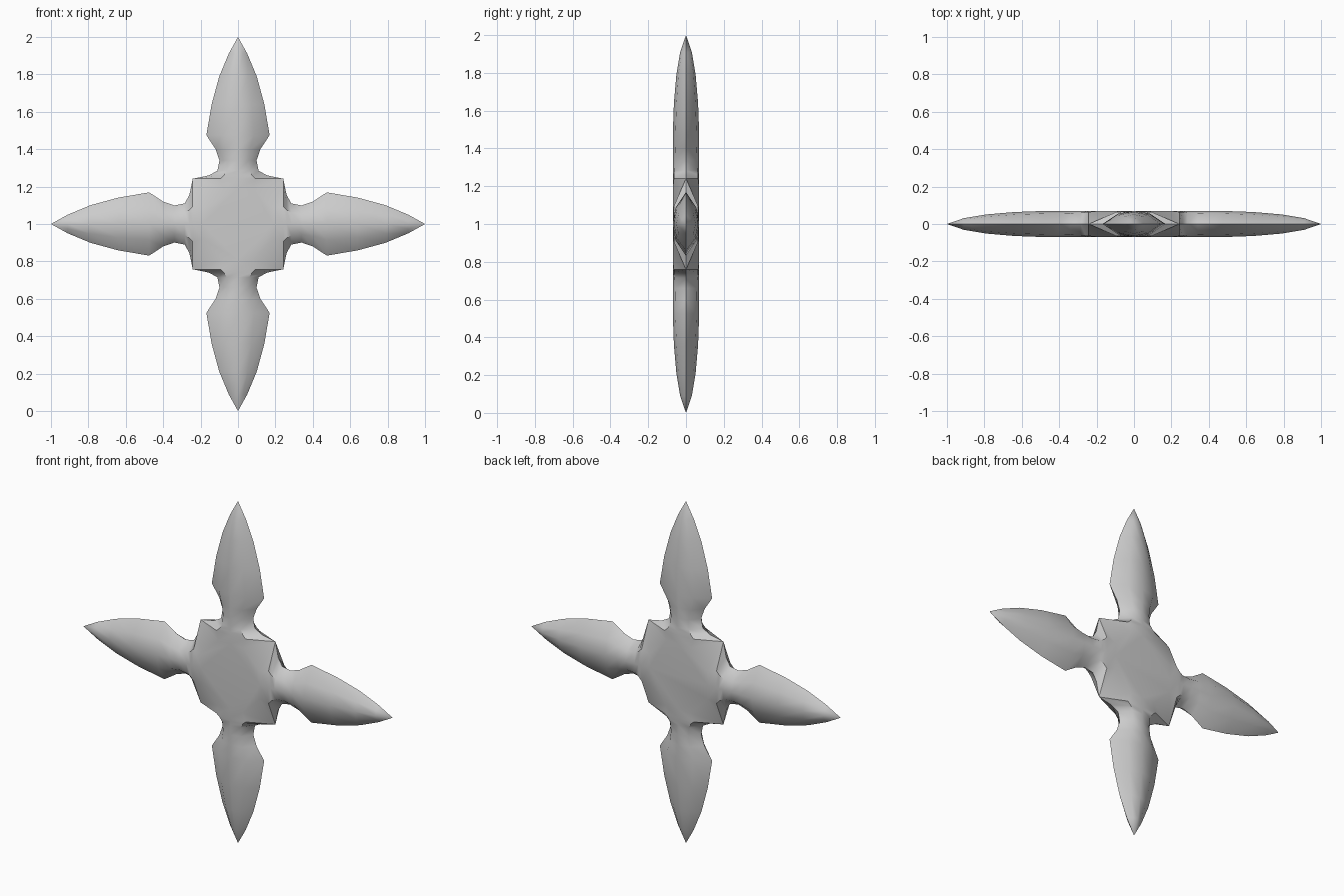
import bpy, bmesh, math

if "Cube" in bpy.data.objects:
    bpy.data.objects.remove(bpy.data.objects["Cube"])

# Arm stations: distance from centre, half width, ridge height, shoulder offset, shoulder height
STATIONS = [
    (0.91, 0.050, 0.031, 0.026, 0.023),
    (0.79, 0.100, 0.051, 0.052, 0.040),
    (0.64, 0.141, 0.064, 0.073, 0.050),
    (0.475, 0.169, 0.070, 0.085, 0.056),
    (0.40, 0.120, 0.070, 0.065, 0.057),
    (0.34, 0.099, 0.070, 0.056, 0.058),
    (0.285, 0.110, 0.070, 0.060, 0.060),
    (0.26, 0.155, 0.070, 0.075, 0.063),
    (0.242, 0.242, 0.070, 0.095, 0.064),
]
HUB_R, HUB_HALF, HUB_H = 0.19, 0.08, 0.07

bm = bmesh.new()


def build_side(side):
    """One face of the star: four domed blades around a flat octagonal hub."""
    hub_ring = []
    for k in range(4):
        c, s = round(math.cos(k * math.pi / 2)), round(math.sin(k * math.pi / 2))

        def vert(u, v, h):
            return bm.verts.new((u * c - v * s, side * h, 1 + u * s + v * c))

        # Blade surface, tip to shoulder
        tip = vert(1, 0, 0)
        rows = [[vert(u, -w, 0), vert(u, -a, ha), vert(u, 0, h), vert(u, a, ha), vert(u, w, 0)]
                for u, w, h, a, ha in STATIONS]
        for i in range(4):
            bm.faces.new((tip, rows[0][i], rows[0][i + 1]))
            for r0, r1 in zip(rows, rows[1:]):
                bm.faces.new((r0[i], r1[i], r1[i + 1], r0[i + 1]))

        # Slope from shoulder up to the hub
        lo, mid, hi = (vert(HUB_R, v, HUB_H) for v in (-HUB_HALF, 0, HUB_HALF))
        last = rows[-1]
        bm.faces.new((last[0], lo, last[1]))
        bm.faces.new((last[1], lo, mid, last[2]))
        bm.faces.new((last[2], mid, hi, last[3]))
        bm.faces.new((last[3], hi, last[4]))
        hub_ring.append((lo, mid, hi, last[4]))

    # Corner slopes and flat hub
    for k in range(4):
        bm.faces.new((hub_ring[k][3], hub_ring[k][2], hub_ring[(k + 1) % 4][0]))
    bm.faces.new([v for ring in hub_ring for v in ring[:3]])


build_side(-1)
build_side(1)
bmesh.ops.remove_doubles(bm, verts=bm.verts[:], dist=0.0005)
bmesh.ops.recalc_face_normals(bm, faces=bm.faces[:])

mesh = bpy.data.meshes.new("throwing_star")
bm.to_mesh(mesh)
bm.free()
star = bpy.data.objects.new("throwing_star", mesh)
bpy.context.collection.objects.link(star)
bpy.context.view_layer.objects.active = star
star.select_set(True)
bpy.ops.object.shade_smooth_by_angle(angle=math.radians(42))
